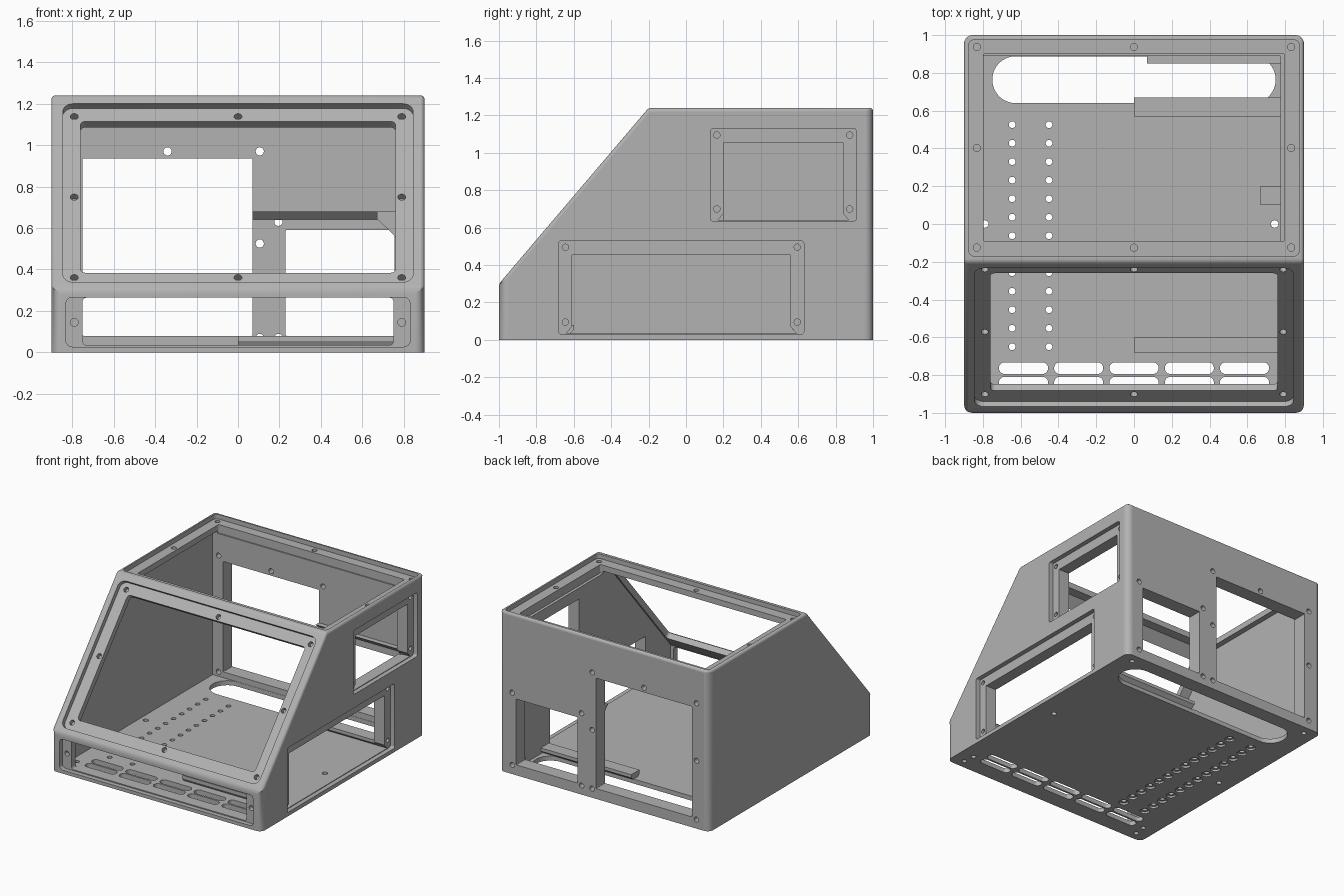
import bpy, bmesh
from math import pi, cos, sin, radians
from mathutils import Matrix, Vector

cube = bpy.data.objects.get("Cube")
if cube:
    bpy.data.objects.remove(cube, do_unlink=True)

grey = bpy.data.materials.new("grey_plastic")
grey.use_nodes = True
colour = (0.45, 0.45, 0.45, 1)
grey.diffuse_color = colour
grey.node_tree.nodes["Principled BSDF"].inputs["Base Color"].default_value = colour


def frame(origin, x_axis, y_axis, outward):
    """Matrix whose local xy lies in a wall and whose z points out of it."""
    m = Matrix((x_axis, y_axis, outward)).transposed().to_4x4()
    m.translation = Vector(origin)
    return m


X, Y, Z = Vector((1, 0, 0)), Vector((0, 1, 0)), Vector((0, 0, 1))
UP_SLOPE = Vector((0, 0.8, 0.94)).normalized()
FRONT = frame((0, -1, 0), X, Z, -Y)
BACK = frame((0, 1, 0), X, Z, Y)
SIDE = frame((0.9, 0, 0), Y, Z, X)
TOP = frame((0, 0, 1.24), X, Y, Z)
BASE = frame((0, 0, 0), X, Y, -Z)
SLOPE = frame((0, -1, 0.3), X, UP_SLOPE, X.cross(UP_SLOPE))
ACROSS = frame((0, 0, 0), Y, Z, X)


def prism(bm, m, outline, low, high):
    a = [bm.verts.new(m @ Vector((u, v, low))) for u, v in outline]
    b = [bm.verts.new(m @ Vector((u, v, high))) for u, v in outline]
    bm.faces.new(a[::-1])
    bm.faces.new(b)
    for i in range(len(a)):
        j = (i + 1) % len(a)
        bm.faces.new((a[i], a[j], b[j], b[i]))


def rounded(u0, u1, v0, v1, r, steps=6):
    pts = []
    corners = ((u1 - r, v1 - r), (u0 + r, v1 - r), (u0 + r, v0 + r), (u1 - r, v0 + r))
    for k, (u, v) in enumerate(corners):
        for i in range(steps + 1):
            t = (k + i / steps) * pi / 2
            pts.append((u + r * cos(t), v + r * sin(t)))
    # drop coincident points where a straight side has no length
    return [p for i, p in enumerate(pts)
            if (Vector(p) - Vector(pts[i - 1])).length > 1e-4]


def circle(u, v, r, n=16):
    return [(u + r * cos(2 * pi * i / n), v + r * sin(2 * pi * i / n)) for i in range(n)]


def make(name, bm):
    bmesh.ops.recalc_face_normals(bm, faces=bm.faces)
    mesh = bpy.data.meshes.new(name)
    bm.to_mesh(mesh)
    bm.free()
    ob = bpy.data.objects.new(name, mesh)
    mesh.materials.append(grey)
    bpy.context.collection.objects.link(ob)
    return ob


def bake(ob):
    bpy.context.view_layer.update()
    deps = bpy.context.evaluated_depsgraph_get()
    mesh = bpy.data.meshes.new_from_object(ob.evaluated_get(deps))
    ob.modifiers.clear()
    ob.data = mesh


def cut(ob, m, outlines, depth, start=0.06):
    """Cut outlines into a wall, from outside it down to the depth."""
    bm = bmesh.new()
    for o in outlines:
        prism(bm, m, o, -depth, start)
    tool = make("cutter", bm)
    tool.hide_render = True
    mod = ob.modifiers.new("cut", "BOOLEAN")
    mod.operation, mod.solver, mod.object = "DIFFERENCE", "EXACT", tool
    bake(ob)
    bpy.data.objects.remove(tool, do_unlink=True)


# Outer body with rounded corners
bm = bmesh.new()
prism(bm, ACROSS, [(-1, 0), (1, 0), (1, 1.24), (-0.2, 1.24), (-1, 0.3)], -0.9, 0.9)
weight = bm.edges.layers.float.new("bevel_weight_edge")
for e in bm.edges:
    a, b = (v.co for v in e.verts)
    if max(a.z, b.z) > 0.01:
        upright = abs(a.x - b.x) + abs(a.y - b.y) < 0.01
        e[weight] = 1.0 if upright else 0.4
body = make("enclosure_body", bm)
bevel = body.modifiers.new("round", "BEVEL")
bevel.limit_method, bevel.width, bevel.segments = "WEIGHT", 0.045, 5
bake(body)

# Hollow inside
cut(body, ACROSS, [[(-0.92, 0.035), (0.89, 0.035), (0.89, 1.16), (-0.163, 1.16), (-0.92, 0.27)]],
    0.84, 0.775)

# Top hatch
cut(body, TOP, [rounded(-0.875, 0.875, -0.17, 0.975, 0.03)], 0.035)
cut(body, TOP, [rounded(-0.797, 0.797, -0.09, 0.9, 0.008)], 0.1)
cut(body, TOP, [circle(x, y, 0.019) for x in (-0.832, 0, 0.832)
                for y in (-0.125, 0.403, 0.937) if x or y != 0.403], 0.07)

# Sloped screen window
cut(body, SLOPE, [rounded(-0.845, 0.845, 0.052, 1.182, 0.05)], 0.035)
cut(body, SLOPE, [rounded(-0.76, 0.76, 0.14, 1.1, 0.025)], 0.12)
cut(body, SLOPE, [circle(x, s, 0.019) for x in (-0.79, 0, 0.79)
                  for s in (0.11, 0.62, 1.13) if x or s != 0.62], 0.07)

# Low front window
cut(body, FRONT, [rounded(-0.83, 0.83, 0.027, 0.265, 0.03)], 0.035)
cut(body, FRONT, [rounded(-0.75, 0.75, 0.035, 0.264, 0.02)], 0.12)
cut(body, FRONT, [circle(x, 0.145, 0.019) for x in (-0.79, 0.79)], 0.07)


# Side windows, with the lower corners of each opening flared
def side_window(y0, y1, z0, z1):
    cut(body, SIDE, [rounded(y0, y1, z0, z1, 0.015)], 0.035)
    a, b, c = y0 + 0.07, y1 - 0.07, z0 + 0.005
    cut(body, SIDE, [[(a - 0.03, c), (b + 0.03, c), (b, c + 0.035), (b, z1 - 0.075),
                      (a, z1 - 0.075), (a, c + 0.035)]], 0.2)
    cut(body, SIDE, [circle(y, z, 0.017) for y in (y0 + 0.035, y1 - 0.035)
                     for z in (z0 + 0.065, z1 - 0.035)], 0.08)


side_window(-0.68, 0.63, 0.03, 0.53)
side_window(0.13, 0.91, 0.635, 1.13)

# Rear openings and their screw holes
cut(body, BACK, [rounded(-0.75, 0.07, 0.08, 0.935, 0.005),
                 rounded(0.23, 0.755, 0.08, 0.59, 0.005)], 0.13)
rear = [(x, z) for x in (-0.79, 0.105) for z in (0.07, 0.525, 0.97)] + [(-0.34, 0.97)]
rear += [(x, z) for x in (0.195, 0.79) for z in (0.07, 0.63)]
cut(body, BACK, [circle(x, z, 0.02) for x, z in rear], 0.14)

# Floor: cable slot, vents, countersunk mounting holes and feet holes
cut(body, BASE, [rounded(-0.75, 0.75, 0.64, 0.888, 0.123, 10)], 0.06)
cut(body, BASE, [rounded(x - 0.13, x + 0.13, y - 0.031, y + 0.031, 0.03)
                 for x in (-0.585, -0.293, 0, 0.293, 0.585) for y in (-0.84, -0.763)], 0.06)
grid = [(x, -0.65 + 0.098 * i) for x in (-0.645, -0.45) for i in range(13)]
cut(body, BASE, [circle(x, y, 0.035) for x, y in grid], 0.015)
cut(body, BASE, [circle(x, y, 0.018) for x, y in grid], 0.06)
cut(body, BASE, [circle(x, 0, 0.02) for x in (-0.79, 0.745)], 0.06)
cut(body, BASE, [circle(x, y, 0.018) for x in (-0.8, 0.8) for y in (-0.93, 0.93)], 0.03)
cut(body, BASE, [circle(x, -0.84, 0.018) for x in (-0.79, 0.79)], 0.06)

# Board rails on the floor, with an overhanging lip
for name, y0, y1, foot in (("front_rail", -0.68, -0.6, -0.66), ("rear_rail", 0.57, 0.67, 0.6)):
    bm = bmesh.new()
    prism(bm, ACROSS, [(y0, 0.055), (foot - 0.005, 0.03), (foot + 0.04, 0.03),
                       (y1, 0.055), (y1, 0.08), (y0, 0.08)], 0, 0.776)
    make(name, bm)

# Shelf supports: a wedge along the rear wall and a bracket on the side wall
bm = bmesh.new()
prism(bm, ACROSS, [(0.85, 0.68), (0.891, 0.68), (0.891, 0.64)], 0.07, 0.776)
make("rear_shelf_ledge", bm)
bm = bmesh.new()
prism(bm, FRONT, [(0.67, 0.68), (0.78, 0.68), (0.78, 0.54), (0.67, 0.645)], -1.2, -1.1)
make("side_shelf_bracket", bm)

# Smooth the rounded parts and keep the broad walls flat
bpy.ops.object.select_all(action="DESELECT")
body.select_set(True)
bpy.context.view_layer.objects.active = body
bpy.ops.object.shade_smooth_by_angle(angle=radians(30))
for p in body.data.polygons:
    if p.area > 0.06:
        p.use_smooth = False
